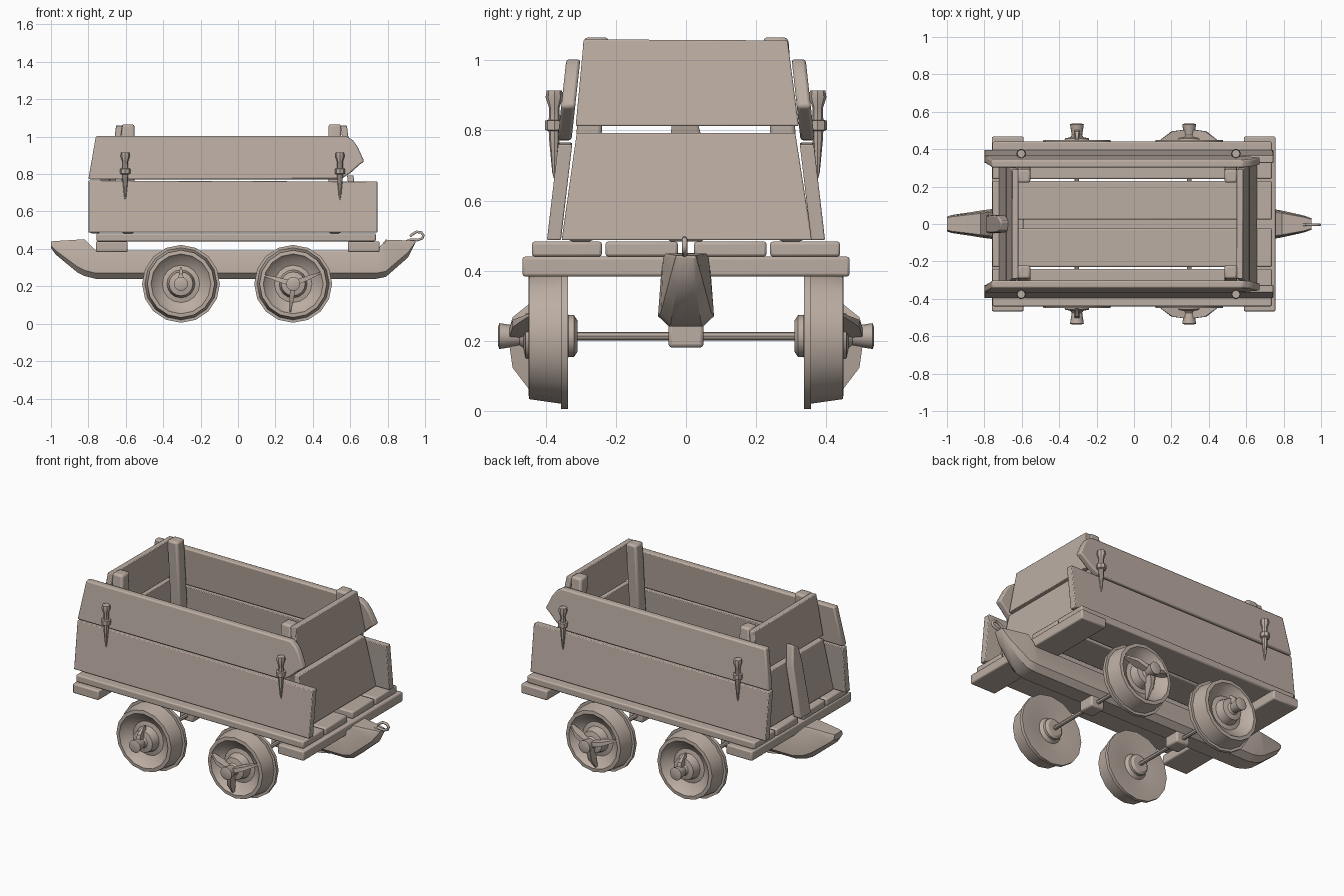
import bpy, bmesh, math
from mathutils import Vector, Matrix

cube = bpy.data.objects.get("Cube")
if cube:
    bpy.data.objects.remove(cube, do_unlink=True)

wood = bpy.data.materials.new("weathered_wood")
WOOD = (0.50, 0.42, 0.365, 1)
wood.diffuse_color = WOOD
wood.use_nodes = True
wood.node_tree.nodes["Principled BSDF"].inputs["Base Color"].default_value = WOOD


def finish(name, bm, bevel=0.0):
    bmesh.ops.remove_doubles(bm, verts=bm.verts, dist=0.0001)
    bmesh.ops.recalc_face_normals(bm, faces=bm.faces)
    mesh = bpy.data.meshes.new(name)
    bm.to_mesh(mesh)
    bm.free()
    obj = bpy.data.objects.new(name, mesh)
    bpy.context.collection.objects.link(obj)
    mesh.materials.append(wood)
    if bevel:
        mod = obj.modifiers.new("soft_edges", "BEVEL")
        mod.width = bevel
        mod.segments = 2
    bpy.ops.object.select_all(action="DESELECT")
    obj.select_set(True)
    bpy.context.view_layer.objects.active = obj
    bpy.ops.object.shade_smooth_by_angle(angle=math.radians(32))
    return obj


def loft(name, rings, bevel=0.0):
    """Skin a row of equal rings and cap both ends."""
    bm = bmesh.new()
    rows = [[bm.verts.new(p) for p in ring] for ring in rings]
    n = len(rows[0])
    for a, b in zip(rows, rows[1:]):
        for i in range(n):
            j = (i + 1) % n
            bm.faces.new((a[i], a[j], b[j], b[i]))
    bm.faces.new(rows[0])
    bm.faces.new(rows[-1])
    return finish(name, bm, bevel)


def box(name, x, y, z, bevel=0.008):
    ring = lambda zz: [(x[0], y[0], zz), (x[1], y[0], zz), (x[1], y[1], zz), (x[0], y[1], zz)]
    return loft(name, [ring(z[0]), ring(z[1])], bevel)


def lean_board(name, outline, axis, low, high, thick, bevel=0.004):
    """Outline is (along, z); low and high are (z, offset) of the leaning mid-plane."""
    slope = (high[1] - low[1]) / (high[0] - low[0])
    rings = []
    for t in (-thick / 2, thick / 2):
        ring = []
        for u, z in outline:
            off = low[1] + slope * (z - low[0]) + t
            ring.append((u, off, z) if axis == "y" else (off, u, z))
        rings.append(ring)
    return loft(name, rings, bevel)


def lathe(name, profile, origin, axis, steps):
    """Turn (radius, distance) points about an axis through the origin."""
    turn = Vector((0, 0, 1)).rotation_difference(Vector(axis)).to_matrix()
    bm = bmesh.new()
    verts = [bm.verts.new(Vector(origin) + turn @ Vector((r, 0, d))) for r, d in profile]
    edges = [bm.edges.new(pair) for pair in zip(verts, verts[1:])]
    bmesh.ops.spin(bm, geom=verts + edges, cent=origin, axis=axis,
                   angle=math.tau, steps=steps, use_merge=True)
    return finish(name, bm)


# Central keel beam with tapered, upswept ends: x, bottom, top, half width
stations = [(-1.0, 0.405, 0.44, 0.04), (-0.975, 0.37, 0.442, 0.048), (-0.86, 0.275, 0.449, 0.065),
            (-0.82, 0.255, 0.45, 0.072), (-0.76, 0.24, 0.39, 0.08), (0.74, 0.24, 0.39, 0.08),
            (0.79, 0.25, 0.449, 0.072), (0.91, 0.355, 0.445, 0.045), (0.95, 0.435, 0.443, 0.03)]
rings = []
for x, lo, hi, w in stations:
    c = min(0.03, (hi - lo) * 0.3)
    half = [(w * 0.6, lo), (w, lo + c), (w * 0.9, hi - c * 0.4), (w * 0.8, hi)]
    rings.append([(x, y, z) for y, z in half] + [(x, -y, z) for y, z in reversed(half)])
loft("keel_beam", rings)

# Cross beams and floor planks
box("rear_cross_beam", (-0.76, -0.59), (-0.467, 0.467), (0.383, 0.44))
box("hook_end_cross_beam", (0.587, 0.757), (-0.467, 0.467), (0.383, 0.44))
for s, side in ((-1, "right"), (1, "left")):
    for part, a, b in (("inner", 0.023, 0.23), ("outer", 0.24, 0.44)):
        box(f"{part}_floor_plank_{side}", (-0.757, 0.737), sorted((s * a, s * b)), (0.44, 0.483))

# Leaning side planks
lower = [(-0.80, 0.487), (0.745, 0.487), (0.745, 0.76), (-0.80, 0.765)]
upper = [(-0.80, 0.772), (0.55, 0.772), (0.60, 0.805), (0.65, 0.85), (0.675, 0.868),
         (0.64, 0.945), (0.615, 0.98), (0.58, 1.003), (-0.76, 1.003)]
for s, side in ((-1, "right"), (1, "left")):
    lean_board(f"lower_side_plank_{side}", lower, "y", (0.487, s * 0.377), (0.76, s * 0.345), 0.04)
    lean_board(f"upper_side_plank_{side}", upper, "y", (0.772, s * 0.347), (1.0, s * 0.322), 0.04, 0.008)

# End boards
low_end = [(-0.355, 0.487), (0.36, 0.487), (0.312, 0.793), (-0.312, 0.793)]
high_end = [(-0.315, 0.813), (0.322, 0.813), (0.29, 1.057), (-0.292, 1.06)]
for s, side, base, top in ((-1, "rear", 0.705, 0.635), (1, "hook", 0.64, 0.565)):
    for part, outline in (("lower", low_end), ("upper", high_end)):
        lean_board(f"{part}_{side}_end_board", outline, "x",
                   (0.487, s * base), (1.06, s * top), 0.034)

# Stake outside the rear end
stake = [(-0.05, 0.483), (0.05, 0.483), (0.045, 0.78), (0.015, 0.89), (-0.035, 0.86), (-0.045, 0.78)]
lean_board("rear_stake", stake, "x", (0.483, -0.765), (0.88, -0.69), 0.05, 0.008)

# Corner posts
for x0 in (-0.588, 0.518):
    for s in (-1, 1):
        ring = lambda z, yc: [(x0 + dx * 0.034, s * yc + dy * 0.036, z)
                              for dx, dy in ((-1, -1), (1, -1), (1, 1), (-1, 1))]
        loft("corner_post", [ring(0.483, 0.30), ring(1.066, 0.256)], 0.012)

# Spikes held by rings on the side planks
spike = [(0, 0.914), (0.022, 0.914), (0.025, 0.895), (0.015, 0.865), (0.016, 0.83), (0.027, 0.828),
         (0.027, 0.802), (0.016, 0.798), (0.015, 0.775), (0.006, 0.68), (0, 0.658)]
for x in (-0.603, 0.545):
    for s in (-1, 1):
        lathe("side_spike", spike, (x, s * 0.376, 0), (0, 0, 1), 8)
        box("spike_bracket", (x - 0.022, x + 0.022), sorted((s * 0.33, s * 0.375)), (0.802, 0.828), 0.003)

# Wheels, axles and axle blocks
wheel = [(0.0, 0.31), (0.045, 0.31), (0.06, 0.32), (0.06, 0.335), (0.075, 0.352), (0.187, 0.337),
         (0.208, 0.337), (0.208, 0.357), (0.193, 0.357), (0.18, 0.448), (0.16, 0.45), (0.145, 0.43),
         (0.10, 0.405), (0.075, 0.41), (0.064, 0.458), (0.035, 0.464), (0.028, 0.475), (0.037, 0.533),
         (0.025, 0.537), (0, 0.537)]
AXLE_Z = 0.213


def blade(center, s, angle, reach):
    """Thin wedge running from the axle end out into the wheel dish."""
    out = Vector((math.cos(angle), 0, math.sin(angle)))
    across = Vector((-math.sin(angle), 0, math.cos(angle)))
    rings = []
    for r, y0, y1, w in ((0.02, 0.455, 0.505, 0.014), (reach * 0.6, 0.445, 0.495, 0.011),
                         (reach, 0.435, 0.45, 0.004)):
        base = Vector(center) + out * r
        rings.append([base + across * d + Vector((0, s * y, 0))
                      for d, y in ((-w, y0), (w, y0), (w, y1), (-w, y1))])
    loft("axle_wedge", rings)


for x, blades in ((-0.305, ((90, 0.09),)), (0.295, ((22, 0.16), (164, 0.16), (264, 0.15)))):
    hub = (x, 0, AXLE_Z)
    for s in (-1, 1):
        lathe("wheel", wheel, hub, (0, s, 0), 16)
        for angle, reach in blades:
            blade(hub, s, math.radians(angle), reach)
    lathe("axle", [(0, -0.32), (0.012, -0.32), (0.012, 0.32), (0, 0.32)], hub, (0, 1, 0), 8)
    box("axle_block", (x - 0.045, x + 0.045), (-0.05, 0.05), (0.18, 0.25), 0.01)

# Bent iron hook on the beam end
curve = bpy.data.curves.new("tow_hook", "CURVE")
curve.dimensions = "3D"
curve.bevel_depth = 0.008
curve.bevel_resolution = 1
curve.use_fill_caps = True
line = curve.splines.new("POLY")
path = [(0.89, 0.435), (0.925, 0.45), (0.96, 0.447), (0.985, 0.456), (0.992, 0.472),
        (0.98, 0.488), (0.955, 0.491), (0.935, 0.48), (0.92, 0.468)]
line.points.add(len(path) - 1)
for point, (x, z) in zip(line.points, path):
    point.co = (x, -0.004, z, 1)
hook = bpy.data.objects.new("tow_hook", curve)
bpy.context.collection.objects.link(hook)
curve.materials.append(wood)
